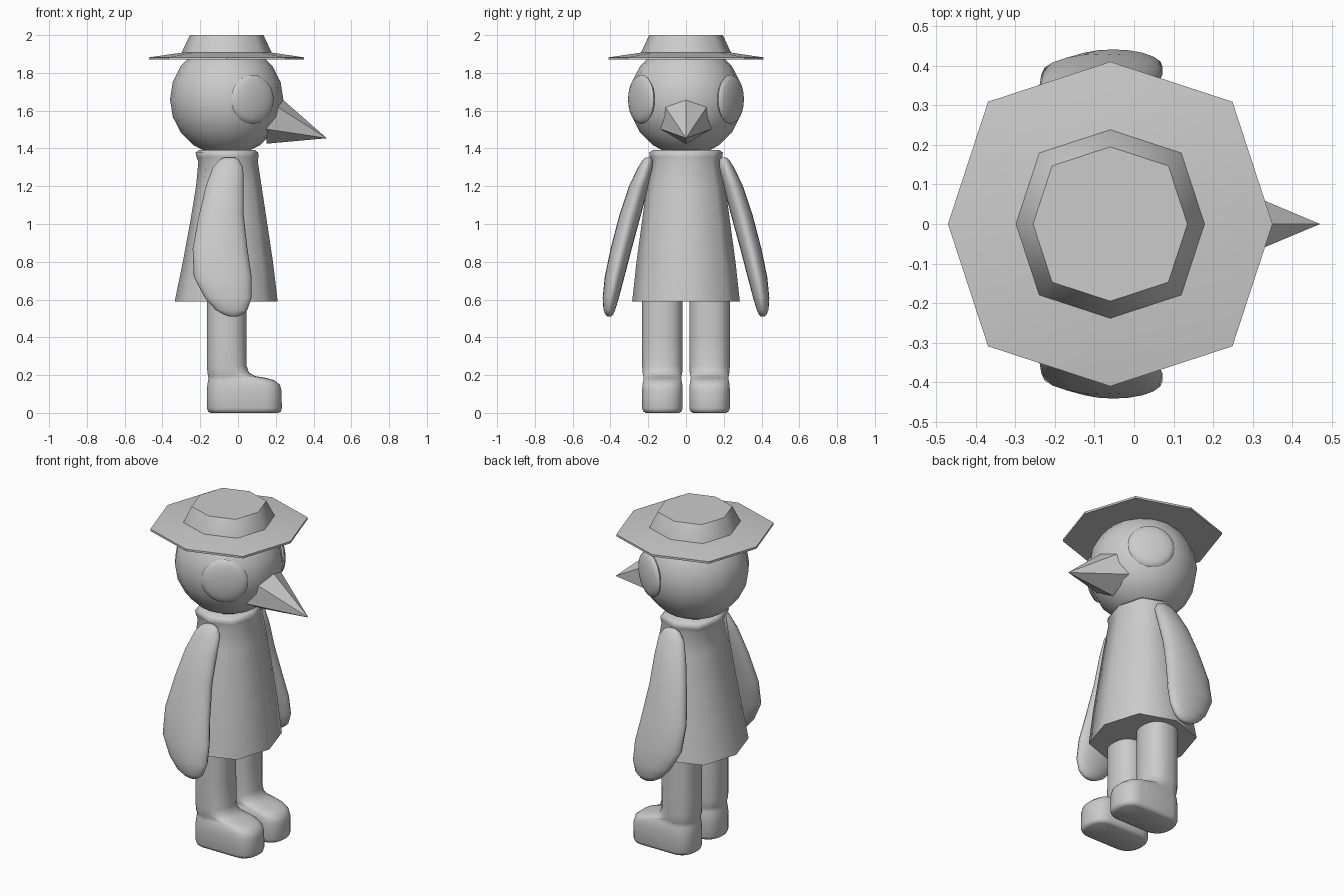
import bpy, bmesh, math
from mathutils import Vector

if "Cube" in bpy.data.objects:
    bpy.data.objects.remove(bpy.data.objects["Cube"])

grey = bpy.data.materials.new("plain_grey")
grey.diffuse_color = (0.6, 0.6, 0.6, 1)
grey.use_nodes = True
grey.node_tree.nodes["Principled BSDF"].inputs["Base Color"].default_value = grey.diffuse_color


def finish(name, bm, angle):
    bmesh.ops.recalc_face_normals(bm, faces=bm.faces)
    mesh = bpy.data.meshes.new(name)
    bm.to_mesh(mesh)
    bm.free()
    mesh.materials.append(grey)
    ob = bpy.data.objects.new(name, mesh)
    bpy.context.collection.objects.link(ob)
    bpy.ops.object.select_all(action='DESELECT')
    ob.select_set(True)
    bpy.context.view_layer.objects.active = ob
    if angle:
        bpy.ops.object.shade_smooth_by_angle(angle=math.radians(angle))
    return ob


def loft(name, rings, angle):
    """Skin a stack of equal-length point rings and cap both ends."""
    bm = bmesh.new()
    rows = [[bm.verts.new(p) for p in ring] for ring in rings]
    n = len(rows[0])
    for a, b in zip(rows, rows[1:]):
        for i in range(n):
            j = (i + 1) % n
            bm.faces.new((a[i], a[j], b[j], b[i]))
    bm.faces.new(rows[0])
    bm.faces.new(rows[-1])
    return finish(name, bm, angle)


def octagon(z, cx, rx, ry):
    """Eight-sided ring whose diagonal corners sit slightly further out."""
    pts = []
    for i in range(8):
        a = i * math.pi / 4
        k = 1.065 if i % 2 else 1.0
        pts.append((cx + rx * k * math.cos(a), ry * k * math.sin(a), z))
    return pts


def ellipse(z, cx, rx, cy, ry, n=20):
    return [(cx + rx * math.cos(t), cy + ry * math.sin(t), z)
            for t in (2 * math.pi * i / n for i in range(n))]


# Hat: thin brim and tapered crown
loft("hat_brim", [octagon(z, -0.06, r, r) for z, r in
                  ((1.872, 0.25), (1.870, 0.41), (1.882, 0.41), (1.91, 0.22))], 20)
loft("hat_crown", [octagon(z, -0.06, r, r) for z, r in
                   ((1.89, 0.242), (1.908, 0.238), (2.0, 0.195))], 50)

# Head
bm = bmesh.new()
bmesh.ops.create_uvsphere(bm, u_segments=16, v_segments=10, radius=0.3)
for v in bm.verts:
    v.co += Vector((-0.06, 0, 1.66))
finish("head", bm, 60)

# Beak: six-sided cone drooping to its tip
beak = [(0.15, 0.155 * math.sin(a), 1.58 + 0.155 * math.cos(a))
        for a in (i * math.pi / 3 for i in range(6))]
tip = [(0.468, 0.001 * math.sin(i), 1.455 + 0.001 * math.cos(i))
       for i in (k * math.pi / 3 for k in range(6))]
loft("beak", [beak, tip], 0)

# Coat with rounded collar: z, back, front, half width
coat = [(0.59, -0.335, 0.21, 0.285), (0.8, -0.292, 0.185, 0.262),
        (1.0, -0.255, 0.155, 0.235), (1.2, -0.222, 0.125, 0.208),
        (1.33, -0.21, 0.105, 0.185), (1.355, -0.22, 0.108, 0.192),
        (1.378, -0.225, 0.107, 0.195), (1.393, -0.205, 0.09, 0.175)]
loft("coat", [octagon(z, (a + b) / 2, (b - a) / 2, w) for z, a, b, w in coat], 65)

# Arm sections: z, centre x, half depth, centre y, half width
arm = [(1.353, -0.045, 0.025, 0.2, 0.012), (1.34, -0.047, 0.052, 0.203, 0.026),
       (1.30, -0.053, 0.08, 0.214, 0.04),
       (1.2, -0.07, 0.1, 0.25, 0.052), (1.05, -0.088, 0.118, 0.295, 0.057),
       (0.87, -0.095, 0.145, 0.343, 0.056), (0.72, -0.081, 0.153, 0.378, 0.052),
       (0.61, -0.052, 0.124, 0.398, 0.043), (0.545, -0.034, 0.084, 0.406, 0.031),
       (0.518, -0.026, 0.045, 0.406, 0.019), (0.51, -0.024, 0.02, 0.406, 0.01)]

# Leg and shoe sections: z, front of section, inset
leg = [(0.0, 0.215, 0.02), (0.008, 0.228, 0.006), (0.025, 0.233, 0.0),
       (0.12, 0.231, 0.0), (0.15, 0.222, 0.002), (0.172, 0.195, 0.006),
       (0.185, 0.15, 0.008), (0.195, 0.09, 0.006), (0.215, 0.058, 0.002),
       (0.25, 0.046, 0.0), (0.4, 0.045, 0.0), (0.62, 0.045, 0.0)]


def leg_ring(z, front, inset, cy, n=24):
    """Rounded outline whose front half is pushed forward for the toe."""
    pts = []
    for i in range(n):
        t = 2 * math.pi * (i + 0.5) / n
        c, s = math.cos(t), math.sin(t)
        px = math.copysign(abs(c) ** 0.85, c)
        py = math.copysign(abs(s) ** 0.85, s)
        x = -0.06 + (0.105 - inset) * px
        if c > 0:
            x += front - 0.045 + inset
        pts.append((x, cy + (0.108 - inset) * py, z))
    return pts


for side, s in (("left", 1), ("right", -1)):
    loft(side + "_arm", [ellipse(z, cx, rx, s * cy, ry) for z, cx, rx, cy, ry in arm], 70)
    loft(side + "_leg", [leg_ring(z, f, i, s * 0.125) for z, f, i in leg], 60)

    # Eye: shallow round lens set into the side of the head
    bm = bmesh.new()
    bmesh.ops.create_uvsphere(bm, u_segments=24, v_segments=10, radius=1)
    out = Vector((0.5, s * 0.866, 0))
    turn = out.to_track_quat('Z', 'Y')
    for v in bm.verts:
        p = Vector((v.co.x * 0.13, v.co.y * 0.13, v.co.z * 0.035))
        v.co = turn @ p + Vector((-0.06, 0, 1.66)) + out * 0.272
    finish(side + "_eye", bm, 60)
